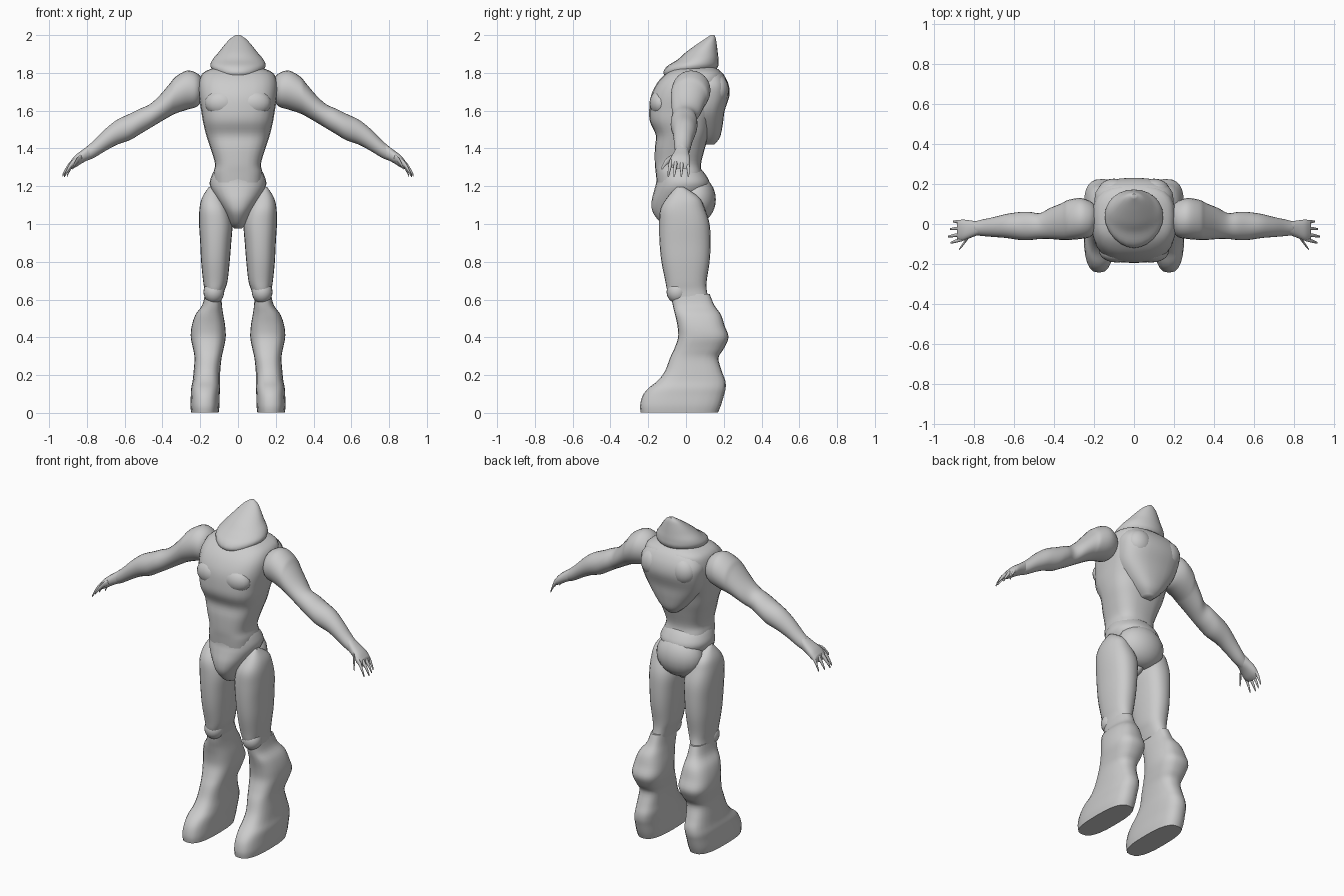
import bpy, bmesh, math
from mathutils import Vector

if "Cube" in bpy.data.objects:
    bpy.data.objects.remove(bpy.data.objects["Cube"], do_unlink=True)

grey = bpy.data.materials.new("plain grey")
grey.use_nodes = True
grey.diffuse_color = (0.6, 0.6, 0.6, 1)
grey.node_tree.nodes["Principled BSDF"].inputs["Base Color"].default_value = (0.6, 0.6, 0.6, 1)


def spline(rows, steps):
    """Smooth in-between sections passing through every given section."""
    rows = [Vector(r) for r in rows]
    out = []
    for i in range(len(rows) - 1):
        a, b, c, d = rows[max(i - 1, 0)], rows[i], rows[i + 1], rows[min(i + 2, len(rows) - 1)]
        for s in range(steps):
            t = s / steps
            p = b + (c - a) * (t / 2) + (a * 2 - b * 5 + c * 4 - d) * (t * t / 2)
            out.append(p + (b * 3 - a - c * 3 + d) * (t ** 3 / 2))
    return out + [rows[-1]]


def finish(name, bm, mirrored, angle=50):
    bmesh.ops.recalc_face_normals(bm, faces=bm.faces)
    mesh = bpy.data.meshes.new(name)
    bm.to_mesh(mesh)
    bm.free()
    mesh.materials.append(grey)
    obj = bpy.data.objects.new(name, mesh)
    bpy.context.collection.objects.link(obj)
    bpy.ops.object.select_all(action="DESELECT")
    obj.select_set(True)
    bpy.context.view_layer.objects.active = obj
    bpy.ops.object.shade_smooth_by_angle(angle=math.radians(angle))
    if mirrored:
        obj.modifiers.new("mirror", "MIRROR").use_clip = False
    return obj


def loft(name, rows, along="z", power=2.3, sides=24, steps=4, mirrored=False):
    """Rows are (position, low u, high u, low y, high y); u is x, or z when lofting along x."""
    bm = bmesh.new()
    rings = []
    for p, u0, u1, y0, y1 in spline(rows, steps):
        ring = []
        for k in range(sides):
            a = math.tau * k / sides
            c, s = math.cos(a), math.sin(a)
            u = (u0 + u1) / 2 + (u1 - u0) / 2 * math.copysign(abs(c) ** (2 / power), c)
            y = (y0 + y1) / 2 + (y1 - y0) / 2 * math.copysign(abs(s) ** (2 / power), s)
            ring.append(bm.verts.new((u, y, p) if along == "z" else (p, y, u)))
        rings.append(ring)
    for lo, hi in zip(rings, rings[1:]):
        for k in range(sides):
            n = (k + 1) % sides
            bm.faces.new((lo[k], lo[n], hi[n], hi[k]))
    bm.faces.new(rings[0])
    bm.faces.new(rings[-1])
    return finish(name, bm, mirrored)


def body_loft(name, rows, **kw):
    """Symmetric part: rows are (height, half width, front, back)."""
    return loft(name, [(z, -w, w, f, b) for z, w, f, b in rows], **kw)


def bulge(name, centre, size, mirrored=True):
    bm = bmesh.new()
    bmesh.ops.create_uvsphere(bm, u_segments=20, v_segments=12, radius=1)
    bmesh.ops.scale(bm, vec=size, verts=bm.verts)
    bmesh.ops.translate(bm, vec=centre, verts=bm.verts)
    return finish(name, bm, mirrored)


# Torso, from the waist to the collar
body_loft("torso", [
    (1.22, .13, -.155, .10), (1.27, .13, -.16, .085), (1.32, .122, -.165, .08),
    (1.4, .145, -.165, .10), (1.47, .168, -.16, .12), (1.54, .185, -.19, .14),
    (1.6, .195, -.195, .17), (1.68, .208, -.185, .2), (1.75, .208, -.15, .2),
    (1.8, .185, -.1, .19), (1.83, .12, -.05, .15)], power=2.8)
# Tapering back shell
body_loft("back_shell", [
    (1.42, .03, .06, .15), (1.46, .075, .03, .18), (1.53, .135, 0, .195),
    (1.6, .178, 0, .205), (1.68, .195, 0, .23), (1.74, .195, .02, .225),
    (1.79, .16, .04, .2), (1.82, .1, .06, .17)], power=2.5)
bulge("chest_muscle", (.085, -.135, 1.64), (.09, .058, .07))
bulge("shoulder_blade", (.1, .165, 1.71), (.08, .062, .08))

# Pelvis with its front wedge and rounded seat
body_loft("pelvis", [
    (.975, .02, -.07, .03), (1.0, .04, -.125, .06), (1.06, .068, -.175, .08),
    (1.12, .105, -.182, .1), (1.18, .14, -.168, .12), (1.22, .15, -.158, .125),
    (1.26, .138, -.156, .105), (1.29, .122, -.15, .08)], power=2.2)
bulge("seat", (0, .055, 1.13), (.145, .103, .125), mirrored=False)

# Hood with a long sloping front
body_loft("hood", [
    (1.77, .075, -.1, .08), (1.8, .12, -.12, .14), (1.835, .146, -.1, .17),
    (1.87, .135, -.045, .172), (1.91, .102, .0, .168), (1.95, .07, .055, .163),
    (1.98, .042, .1, .158), (2.0, .012, .13, .15)], power=2)

# Thighs and knees
loft("thigh", [
    (.6, .085, .178, -.08, .12), (.65, .07, .178, -.1, .11), (.7, .055, .185, -.11, .11),
    (.8, .044, .195, -.13, .125), (.9, .036, .2, -.14, .13), (1.0, .03, .206, -.142, .125),
    (1.08, .05, .204, -.135, .1), (1.14, .08, .19, -.1, .07), (1.195, .115, .155, -.05, -.01)],
    power=2.4, mirrored=True)
bulge("knee", (.128, -.045, .64), (.055, .058, .06))

# Lower legs flaring into heavy boots
loft("boot", [
    (.003, .102, .248, -.24, .17), (.04, .098, .252, -.243, .185), (.09, .097, .25, -.23, .2),
    (.13, .095, .248, -.2, .21), (.17, .094, .24, -.15, .208), (.22, .094, .235, -.112, .19),
    (.29, .087, .23, -.085, .172), (.34, .076, .238, -.062, .2), (.4, .065, .25, -.042, .225),
    (.46, .068, .245, -.045, .205), (.52, .078, .225, -.058, .185), (.57, .085, .19, -.07, .15),
    (.63, .088, .175, -.08, .125)], power=2.7, mirrored=True)

# Arms from shoulder to wrist
loft("arm", [
    (.19, 1.65, 1.77, -.03, .09), (.22, 1.62, 1.8, -.065, .115), (.27, 1.605, 1.812, -.075, .13),
    (.33, 1.585, 1.78, -.08, .12), (.36, 1.57, 1.745, -.08, .105), (.42, 1.535, 1.675, -.075, .08),
    (.47, 1.505, 1.632, -.075, .055), (.52, 1.475, 1.61, -.08, .06), (.57, 1.445, 1.585, -.08, .06),
    (.64, 1.42, 1.552, -.07, .05), (.7, 1.388, 1.505, -.065, .035), (.76, 1.352, 1.445, -.06, .022),
    (.8, 1.335, 1.41, -.055, .012)], along="x", power=2, mirrored=True)

# Hands with splayed, drooping fingers
loft("palm", [
    (.78, 1.345, 1.425, -.055, .012), (.82, 1.325, 1.395, -.07, .018),
    (.86, 1.3, 1.365, -.085, .022), (.885, 1.29, 1.335, -.08, .015)],
    along="x", mirrored=True)


def finger(name, base, tip):
    base, tip = Vector(base), Vector(tip)
    rows = []
    for t, r in ((0, .013), (.35, .012), (.7, .01), (1, .005)):
        p = base.lerp(tip, t) + Vector((0, 0, .016 * math.sin(math.pi * t)))
        rows.append((p.x, p.z - r * 1.4, p.z + r * 1.4, p.y - r * .8, p.y + r * .8))
    loft(name, rows, along="x", power=2, sides=10, steps=2, mirrored=True)


for name, y, reach in (("little_finger", .01, .905), ("ring_finger", -.02, .92),
                       ("middle_finger", -.05, .93), ("index_finger", -.075, .918)):
    finger(name, (.855, y, 1.335), (reach, y * 1.25, 1.255))
finger("thumb", (.825, -.06, 1.35), (.875, -.128, 1.295))
